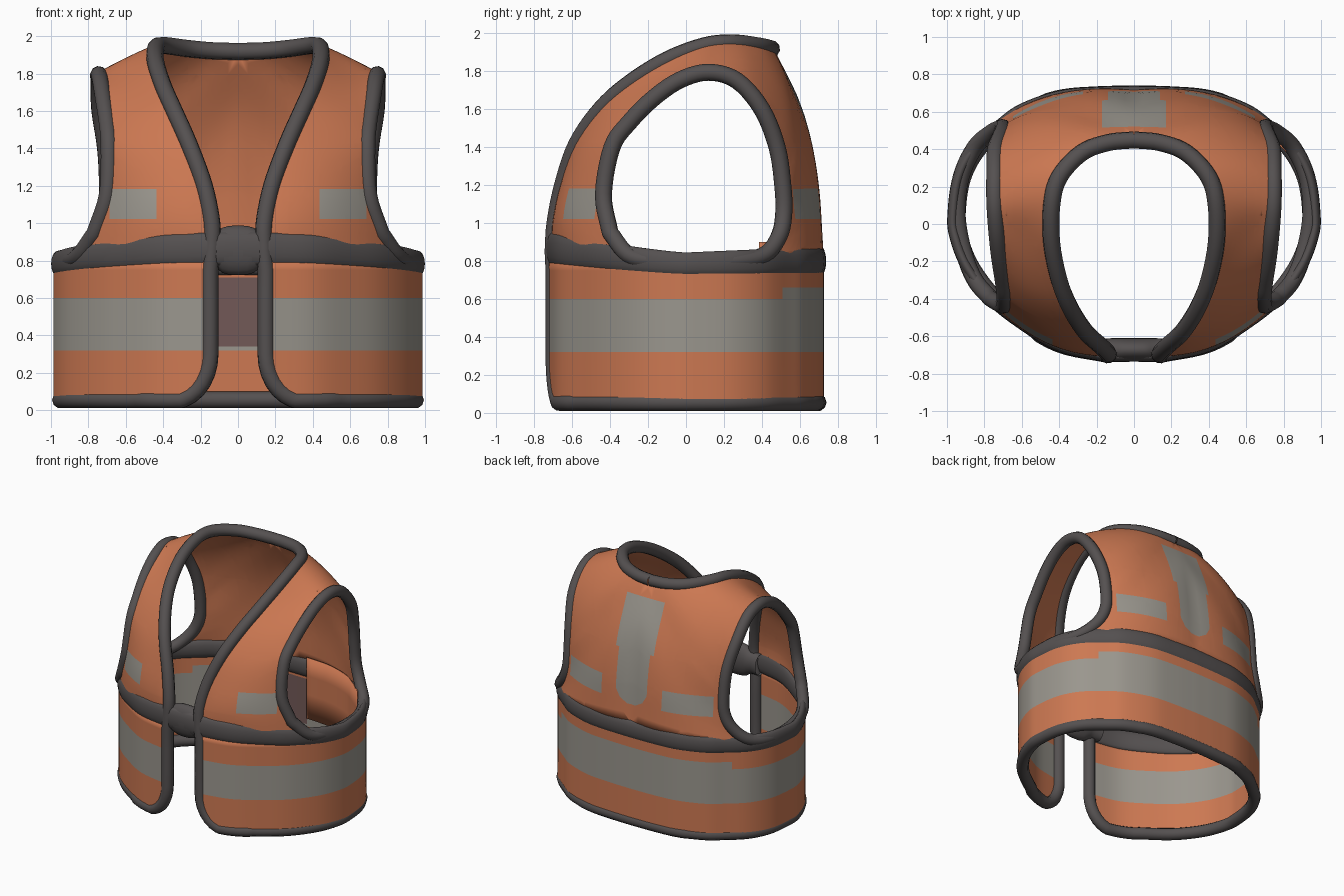
import bpy, bmesh, math
from mathutils import Vector as V

if "Cube" in bpy.data.objects:
    bpy.data.objects.remove(bpy.data.objects["Cube"])


def material(name, rgb):
    m = bpy.data.materials.new(name)
    m.diffuse_color = (*rgb, 1)
    m.use_nodes = True
    m.node_tree.nodes["Principled BSDF"].inputs["Base Color"].default_value = m.diffuse_color
    return m


ORANGE = material("orange fabric", (0.61, 0.19, 0.085))
GREY = material("reflective grey", (0.325, 0.307, 0.27))
DARK = material("dark trim", (0.09, 0.081, 0.081))
MAUVE = material("dull lining", (0.17, 0.1, 0.096))


def at(pts, s):
    """Catmull-Rom point at knot position s."""
    i = max(0, min(int(s), len(pts) - 2))
    t = s - i
    b, c = V(pts[i]), V(pts[i + 1])
    a = V(pts[i - 1]) if i > 0 else 2 * b - c
    d = V(pts[i + 2]) if i + 2 < len(pts) else 2 * c - b
    return 0.5 * (2 * b + (c - a) * t + (2 * a - 5 * b + 4 * c - d) * t * t
                  + (3 * b - a - 3 * c + d) * t ** 3)


def smooth(pts, n=6):
    k = len(pts) - 1
    return [at(pts, k * i / (k * n)) for i in range(k * n + 1)]


def finish(name, bm, mats, thick=0, mirror=True):
    me = bpy.data.meshes.new(name)
    for f in bm.faces:
        f.smooth = True
    bm.to_mesh(me)
    bm.free()
    ob = bpy.data.objects.new(name, me)
    bpy.context.collection.objects.link(ob)
    for m in mats:
        me.materials.append(m)
    if mirror:
        ob.modifiers.new("mirror", 'MIRROR').merge_threshold = 0.002
    if thick:
        s = ob.modifiers.new("thickness", 'SOLIDIFY')
        s.thickness, s.offset = thick, 0
        s.material_offset = 2 if len(mats) == 4 else 0   # inner side colours
    return ob


def grid(rows, close=False):
    bm = bmesh.new()
    vs = [[bm.verts.new(p) for p in r] for r in rows]
    for a, b in zip(vs, vs[1:]):
        n = len(a)
        for j in range(n if close else n - 1):
            k = (j + 1) % n
            bm.faces.new((a[j], a[k], b[k], b[j]))
    return bm


def cut(bm, co, no):
    bmesh.ops.bisect_plane(bm, geom=bm.verts[:] + bm.edges[:] + bm.faces[:],
                           plane_co=co, plane_no=no, dist=1e-5)


def tube(name, pts, radius, cyclic=False):
    cu = bpy.data.curves.new(name + "_path", 'CURVE')
    cu.dimensions = '3D'
    cu.bevel_depth, cu.bevel_resolution = radius, 3
    sp = cu.splines.new('POLY')
    sp.points.add(len(pts) - 1)
    for p, q in zip(sp.points, pts):
        p.co = (*q, 1)
    sp.use_cyclic_u = cyclic
    tmp = bpy.data.objects.new(name + "_tmp", cu)
    bpy.context.collection.objects.link(tmp)
    me = bpy.data.meshes.new_from_object(tmp)
    bpy.data.objects.remove(tmp)
    bm = bmesh.new()
    bm.from_mesh(me)
    for f in bm.faces:
        f.material_index = 0
    finish(name, bm, [DARK])


# Half outline of the body seen from above, front to back
PLAN = [(.15, -.715, 0), (.4, -.66, 0), (.61, -.535, 0), (.77, -.405, 0), (.90, -.23, 0),
        (.965, -.06, 0), (.973, .06, 0), (.945, .25, 0), (.86, .41, 0), (.72, .535, 0),
        (.60, .62, 0), (.4, .69, 0), (.2, .71, 0), (0, .715, 0)]
LAST = len(PLAN) - 1


def front_start(z):
    """Rounded lower front corner, as a position along PLAN."""
    q = min(1, max(0, (.3 - z) / .25))
    return .19 * (1 - math.sqrt(1 - q * q)) / .25


def wall(s, z, k=1.0):
    p = at(PLAN, s)
    return V((p.x * (k if p.x > .5 else 1), p.y * k, z))


# Lower body with reflective band
zs = [.05, .06, .08, .11, .15, .2, .25, .3, .45, .6, .75, .8]
rows = []
for z in zs:
    s0 = front_start(z)
    rows.append([wall(s0 + (LAST - s0) * i / 78, z) for i in range(79)])
bm = grid(rows)
for z in (.32, .60, .66):
    cut(bm, (0, 0, z), (0, 0, 1))
cut(bm, (0, .5, 0), (0, 1, 0))
for f in bm.faces:
    c = f.calc_center_median()
    f.material_index = int(.32 < c.z < (.66 if c.y > .5 else .60))
finish("lower_body", bm, [ORANGE, GREY], .025)

# Lining inside the back: centre patch and one orange side
finish("back_lining_patch", grid([[(0, .696, z), (.14, .694, z)] for z in (.34, .71)]), [MAUVE])
finish("back_lining_side", grid([[at(PLAN, 8 + 4.2 * i / 20) * .945 + V((0, 0, z))
                                  for i in range(21)] for z in (.4, .6, .75, .9)]),
       [ORANGE], .008, False)

# Upper body: neck edge, middle and arm edge, running front, shoulder, back
NECK = [(.14, -.70, .85), (.14, -.69, 1.0), (.18, -.65, 1.2), (.26, -.575, 1.42),
        (.34, -.45, 1.6), (.40, -.30, 1.735), (.44, -.1, 1.86), (.44, .1, 1.935),
        (.40, .25, 1.95), (.28, .38, 1.935), (.14, .435, 1.922), (0, .45, 1.918),
        (0, .60, 1.6), (0, .67, 1.25), (0, .705, .85)]
MID = [(.55, -.58, .83), (.46, -.625, 1.0), (.45, -.60, 1.17), (.48, -.52, 1.38),
       (.54, -.39, 1.55), (.57, -.24, 1.68), (.60, -.06, 1.785), (.61, .11, 1.86),
       (.58, .27, 1.86), (.53, .40, 1.79), (.46, .515, 1.67), (.40, .59, 1.5),
       (.38, .64, 1.3), (.40, .665, 1.1), (.5, .66, .84)]
ARM = [(.87, -.29, .80), (.765, -.40, .95), (.70, -.435, 1.15), (.69, -.39, 1.4),
       (.70, -.30, 1.53), (.72, -.17, 1.66), (.735, -.03, 1.755), (.745, .12, 1.795),
       (.745, .27, 1.75), (.74, .40, 1.6), (.71, .48, 1.4), (.70, .51, 1.2),
       (.71, .515, 1.05), (.76, .49, .93), (.85, .42, .80)]
rows = []
inner = smooth(NECK[:12], 5) + smooth(NECK[11:], 5)[1:]
for n, m, a in zip(inner, smooth(MID, 5), smooth(ARM, 5)):
    row = []
    for i in range(17):
        t = i / 16
        row.append(n * (1 - t) * (1 - 2 * t) + m * 4 * t * (1 - t) + a * t * (2 * t - 1))
    rows.append(row)
bm = grid(rows)
for x in (.14, .17, .27, .43, .64, .68):
    cut(bm, (x, 0, 0), (1, 0, 0))
for z in (1.02, 1.14, 1.18, 1.42, 1.8):
    cut(bm, (0, 0, z), (0, 0, 1))
ROUND = [((.14 * math.cos(a), 0, 1.14 - .14 * math.sin(a)), (math.cos(a), 0, -math.sin(a)))
         for a in (math.pi / 6, math.pi / 3, math.pi / 2)]
for co, no in ROUND:
    cut(bm, co, no)
for f in bm.faces:
    c = f.calc_center_median()
    band = 1.02 < c.z < 1.18
    if c.y < 0:
        grey = band and .43 < c.x < .68
    else:
        strip = c.z < 1.8 and c.x < (.17 if c.z > 1.42 else .14)
        strip = strip and all((c - V(co)).dot(V(no)) < 0 for co, no in ROUND)
        grey = strip or (band and .27 < c.x < .64)
    f.material_index = int(grey)
finish("upper_body", bm, [ORANGE, GREY, ORANGE, ORANGE], .025)

# Edge trim: hem, front opening and neckline in one run
hem = [wall(LAST + (front_start(.055) - LAST) * i / 60, .055, .972) for i in range(61)]
edge = [wall(front_start(z), z, .972) for z in (.06, .08, .11, .15, .2, .25, .3, .45, .6, .75)]
tube("hem_and_neck_trim", hem + edge + smooth(NECK[:12], 5), .046)

# Armhole trim
loop = ARM[1:14] + [(.85, .41, .83), (.925, .25, .80), (.945, .05, .797),
                    (.91, -.15, .80), (.85, -.30, .83), ARM[1]]
tube("armhole_trim", smooth(loop, 5)[:-1], .045, True)

# Waist belt: an oval section swept around the body
rows = []
path = [V((0, -.712, 0))] + [at(PLAN, LAST * i / 70) for i in range(71)]
for i, p in enumerate(path):
    d = path[min(i + 1, 71)] - path[max(i - 1, 0)]
    if i in (0, 71):
        d = V((1 if i == 0 else -1, 0, 0))
    out = V((d.y, -d.x, 0)).normalized()
    front = max(0, -p.y / .72) ** 1.3
    back = max(0, p.y / .72)
    zc = .783 + .08 * front + .017 * back
    h = .064 + .026 * front + .014 * back
    rows.append([p - out * .006 + out * .03 * math.cos(a) + V((0, 0, zc + h * math.sin(a)))
                 for a in (math.tau * k / 14 for k in range(14))])
finish("waist_belt", grid(rows, True), [DARK])

# Front fastening where the belt bridges the opening
rows = []
for x, h, y in ((0, .133, -.673), (.05, .13, -.673), (.085, .12, -.673), (.11, .1, -.673),
                (.15, .09, -.675), (.21, .085, -.66)):
    rows.append([(x, y + .063 * math.cos(a), .855 + h * math.sin(a))
                 for a in (math.tau * k / 20 for k in range(20))])
finish("front_fastening", grid(rows, True), [DARK])
